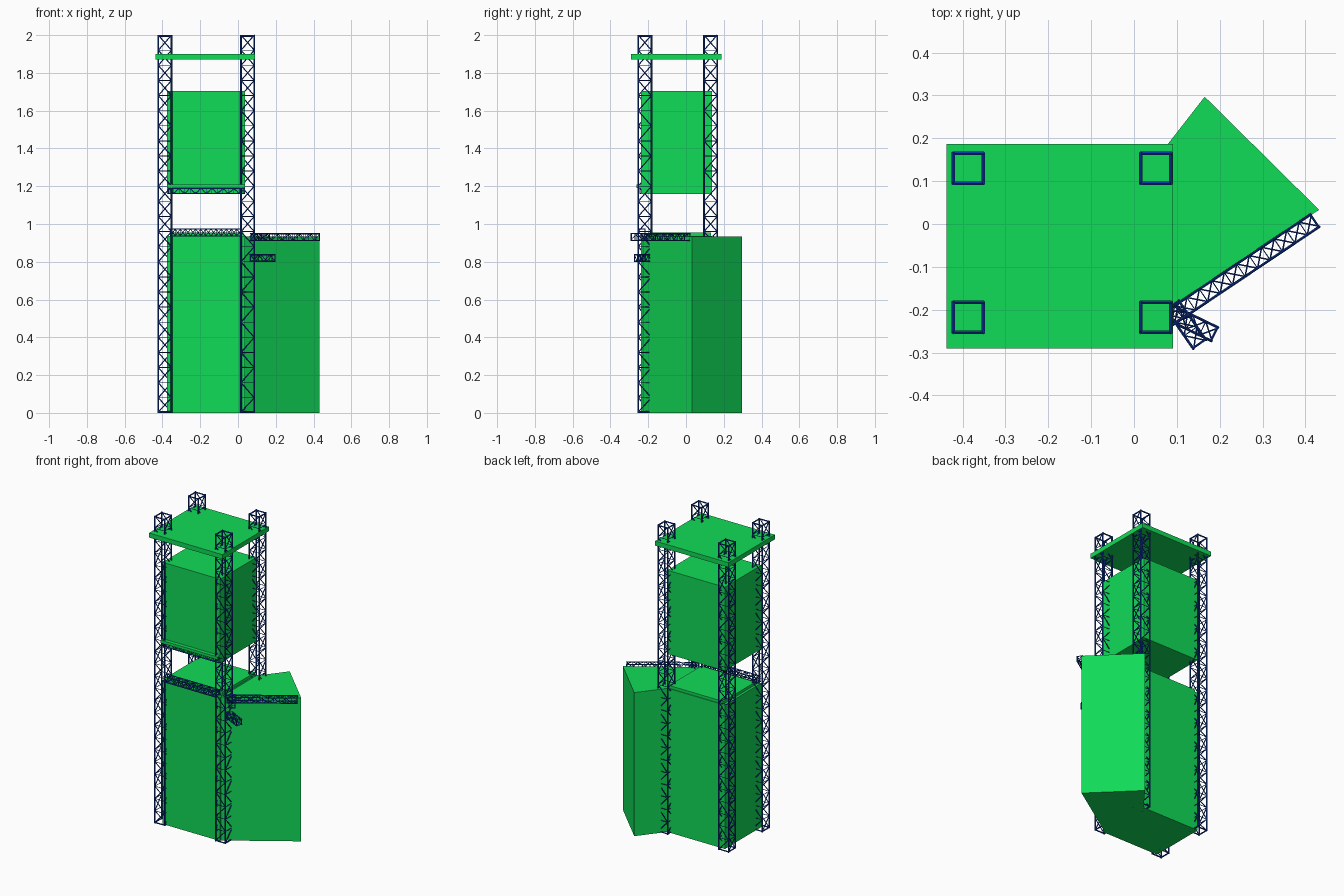
import bpy, bmesh
from mathutils import Vector

if "Cube" in bpy.data.objects:
    bpy.data.objects.remove(bpy.data.objects["Cube"])


def material(name, rgb):
    m = bpy.data.materials.new(name)
    m.diffuse_color = (*rgb, 1)
    m.use_nodes = True
    m.node_tree.nodes["Principled BSDF"].inputs["Base Color"].default_value = m.diffuse_color
    return m


GREEN = material("green panel", (0.0055, 0.715, 0.098))
BLUE = material("blue steel", (0.004, 0.04, 0.36))


def finish(bm, name, mat):
    bmesh.ops.recalc_face_normals(bm, faces=bm.faces[:])
    me = bpy.data.meshes.new(name)
    bm.to_mesh(me)
    bm.free()
    ob = bpy.data.objects.new(name, me)
    me.materials.append(mat)
    bpy.context.collection.objects.link(ob)
    return ob


def prism(name, outline, z0, z1):
    bm = bmesh.new()
    low = [bm.verts.new((x, y, z0)) for x, y in outline]
    high = [bm.verts.new((x, y, z1)) for x, y in outline]
    bm.faces.new(low[::-1])
    bm.faces.new(high)
    n = len(outline)
    for i in range(n):
        j = (i + 1) % n
        bm.faces.new((low[i], low[j], high[j], high[i]))
    return finish(bm, name, GREEN)


def box(name, x0, x1, y0, y1, z0, z1):
    return prism(name, [(x0, y0), (x1, y0), (x1, y1), (x0, y1)], z0, z1)


def bar(bm, a, b, r, n):
    d = b - a
    rot = d.to_track_quat('Z', 'Y').to_matrix().to_4x4()
    rot.translation = (a + b) / 2
    bmesh.ops.create_cone(bm, cap_ends=True, segments=n, radius1=r, radius2=r,
                          depth=d.length, matrix=rot)


def truss(name, start, end, width, cells, r=0.0045, rb=0.003):
    """Square lattice beam: four chords, rings and a zigzag on every side."""
    a, b = Vector(start), Vector(end)
    d = (b - a).normalized()
    u = Vector((1, 0, 0)) if abs(d.z) > 0.9 else Vector((0, 0, 1))
    v = d.cross(u).normalized()
    h = width / 2 - r
    corners = [u * h + v * h, -u * h + v * h, -u * h - v * h, u * h - v * h]
    bm = bmesh.new()
    for c in corners:
        bar(bm, a + c, b + c, r, 8)
    for i in range(cells + 1):
        end_ring = i in (0, cells)
        p = a.lerp(b, i / cells)
        if end_ring:
            p = p + d * (r if i == 0 else -r)
        q = a.lerp(b, (i + 1) / cells)
        for k in range(4):
            c0, c1 = corners[k], corners[(k + 1) % 4]
            bar(bm, p + c0, p + c1, r if end_ring else rb * 0.7, 6)
            if i < cells:
                if i % 2:
                    c0, c1 = c1, c0
                bar(bm, p + c0, q + c1, rb, 6)
    return finish(bm, name, BLUE)


# Four lattice towers
for side, x in (("left", -0.387), ("right", 0.051)):
    for depth, y in (("front", -0.218), ("back", 0.13)):
        truss(f"{depth}_{side}_tower", (x, y, 0), (x, y, 2), 0.079, 25)

# Roof plate, upper box and base box
box("roof_plate", -0.437, 0.091, -0.291, 0.187, 1.87, 1.90)
box("upper_box", -0.376, 0.038, -0.238, 0.137, 1.16, 1.705)
box("upper_box_ledge", -0.376, 0.036, -0.263, -0.23, 1.19, 1.208)
box("lower_box", -0.376, 0.038, -0.238, 0.137, 0, 0.937)
box("lower_box_lid", -0.36, 0.03, -0.2, 0.132, 0.937, 0.955)

# Angled wing on the right
prism("side_wing", [(0.038, -0.227), (0.432, 0.033), (0.165, 0.297), (0.038, 0.134)],
      0, 0.935)

# Horizontal beams
truss("upper_front_beam", (-0.37, -0.231, 1.175), (0.036, -0.231, 1.175), 0.032, 14, 0.003, 0.002)
truss("lower_front_beam", (-0.36, -0.235, 0.955), (0.02, -0.235, 0.955), 0.042, 14, 0.003, 0.002)
truss("wing_beam", (0.075, -0.225, 0.931), (0.424, 0.009, 0.931), 0.041, 12, 0.003, 0.002)
truss("upper_short_beam", (0.088, -0.187, 0.931), (0.154, -0.282, 0.931), 0.042, 3, 0.003, 0.002)
truss("lower_short_beam", (0.07, -0.2, 0.82), (0.19, -0.258, 0.82), 0.041, 4, 0.003, 0.002)
